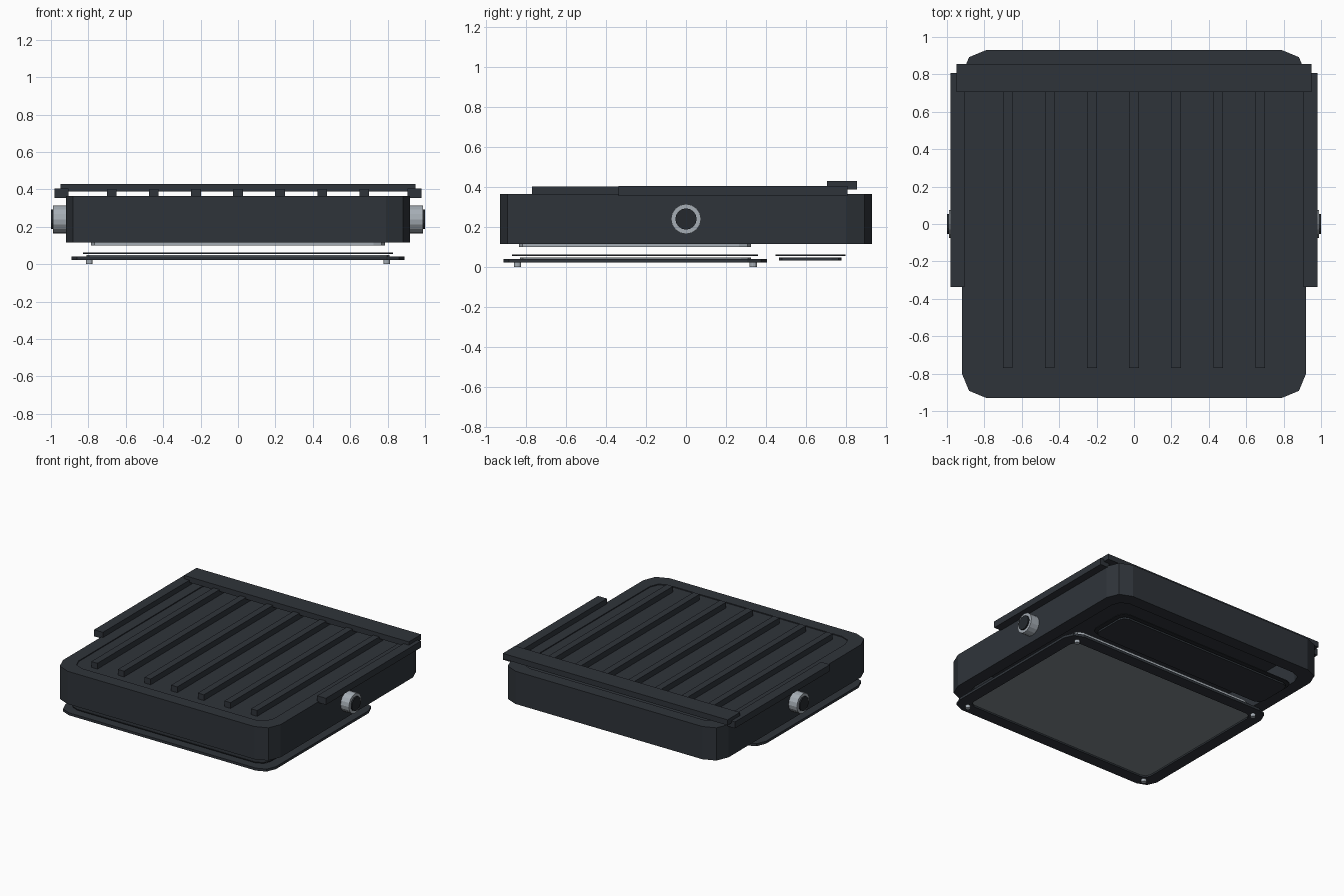
import bpy, bmesh, math

if "Cube" in bpy.data.objects:
    bpy.data.objects.remove(bpy.data.objects["Cube"])


def material(name, rgb):
    m = bpy.data.materials.new(name)
    m.diffuse_color = (*rgb, 1)
    m.use_nodes = True
    m.node_tree.nodes["Principled BSDF"].inputs["Base Color"].default_value = m.diffuse_color
    return m


DARK = material("dark_shell", (0.028, 0.034, 0.042))
BLACK = material("black_trim", (0.018, 0.022, 0.027))
SILVER = material("silver", (0.38, 0.42, 0.46))
GLASS = material("screen_grey", (0.22, 0.25, 0.27))


def finish(name, bm, mat):
    bmesh.ops.recalc_face_normals(bm, faces=bm.faces)
    me = bpy.data.meshes.new(name)
    bm.to_mesh(me)
    bm.free()
    me.materials.append(mat)
    ob = bpy.data.objects.new(name, me)
    bpy.context.collection.objects.link(ob)
    return ob


def outline(x0, x1, y0, y1, r, seg=2):
    """Rectangle with low-poly rounded corners."""
    pts = []
    for cx, cy, a0 in ((x1 - r, y1 - r, 0), (x0 + r, y1 - r, 90),
                       (x0 + r, y0 + r, 180), (x1 - r, y0 + r, 270)):
        for i in range(seg + 1):
            a = math.radians(a0 + 90 * i / seg)
            pts.append((cx + r * math.cos(a), cy + r * math.sin(a)))
    return pts


def plate(name, hx, y0, y1, z0, z1, r, mat):
    bm = bmesh.new()
    pts = outline(-hx, hx, y0, y1, r)
    lo, hi = [[bm.verts.new((x, y, z)) for x, y in pts] for z in (z0, z1)]
    bm.faces.new(lo)
    bm.faces.new(hi)
    for i in range(len(pts)):
        j = (i + 1) % len(pts)
        bm.faces.new((lo[i], lo[j], hi[j], hi[i]))
    return finish(name, bm, mat)


def ring(name, hx, y0, y1, z0, z1, r, w, ri, mat):
    bm = bmesh.new()
    outer = outline(-hx, hx, y0, y1, r)
    inner = outline(-hx + w, hx - w, y0 + w, y1 - w, ri)
    loops = [[bm.verts.new((x, y, z)) for x, y in pts]
             for pts, z in ((outer, z0), (outer, z1), (inner, z1), (inner, z0))]
    n = len(outer)
    for k in range(4):
        a, b = loops[k], loops[(k + 1) % 4]
        for i in range(n):
            j = (i + 1) % n
            bm.faces.new((a[i], a[j], b[j], b[i]))
    return finish(name, bm, mat)


def box(name, x0, x1, y0, y1, z0, z1, mat):
    bm = bmesh.new()
    bmesh.ops.create_cube(bm, size=1)
    for v in bm.verts:
        v.co = (x1 if v.co.x > 0 else x0, y1 if v.co.y > 0 else y0,
                z1 if v.co.z > 0 else z0)
    return finish(name, bm, mat)


def cylinder(name, r, depth, loc, mat, sides=16, along_x=False):
    bm = bmesh.new()
    bmesh.ops.create_cone(bm, cap_ends=True, segments=sides,
                          radius1=r, radius2=r, depth=depth)
    ob = finish(name, bm, mat)
    ob.location = loc
    if along_x:
        ob.rotation_euler.y = math.pi / 2
    return ob


# Hollow body: outer wall and recessed deck
ring("body_wall", 0.92, -0.93, 0.93, 0.115, 0.365, 0.13, 0.095, 0.09, DARK)
plate("body_deck", 0.826, -0.836, 0.836, 0.33, 0.358, 0.09, DARK)

# Ribs across the deck
for i in range(7):
    x = (i - 3) * 0.225
    box("deck_rib", x - 0.026, x + 0.026, -0.77, 0.77, 0.355, 0.402, DARK)

# Rear cross bar, side rails and side knobs
box("rear_bar", -0.95, 0.95, 0.705, 0.855, 0.388, 0.43, DARK)
for s in (-1, 1):
    xs = sorted((s * 0.905, s * 0.98))
    box("side_rail", *xs, -0.338, 0.808, 0.355, 0.405, DARK)
    cylinder("knob_collar", 0.075, 0.08, (s * 0.95, 0, 0.24), SILVER, along_x=True)
    cylinder("knob_cap", 0.053, 0.05, (s * 0.975, 0, 0.24), BLACK, along_x=True)

# Screen stack hanging below the front part
plate("screen_backing", 0.785, -0.835, 0.325, 0.1, 0.116, 0.06, SILVER)
plate("screen_gasket", 0.83, -0.87, 0.36, 0.055, 0.062, 0.08, BLACK)
plate("screen_panel", 0.81, -0.83, 0.325, 0.034, 0.048, 0.05, GLASS)
ring("screen_frame", 0.89, -0.913, 0.405, 0.022, 0.041, 0.1, 0.09, 0.05, DARK)
for x in (-0.795, 0.795):
    for y in (-0.842, 0.336):
        cylinder("frame_screw", 0.018, 0.024, (x, y, 0.012), SILVER, 12)

# Rear hatch below the back part
plate("hatch_gasket", 0.77, 0.447, 0.797, 0.055, 0.062, 0.06, BLACK)
plate("hatch_cover", 0.745, 0.465, 0.777, 0.033, 0.047, 0.05, DARK)
